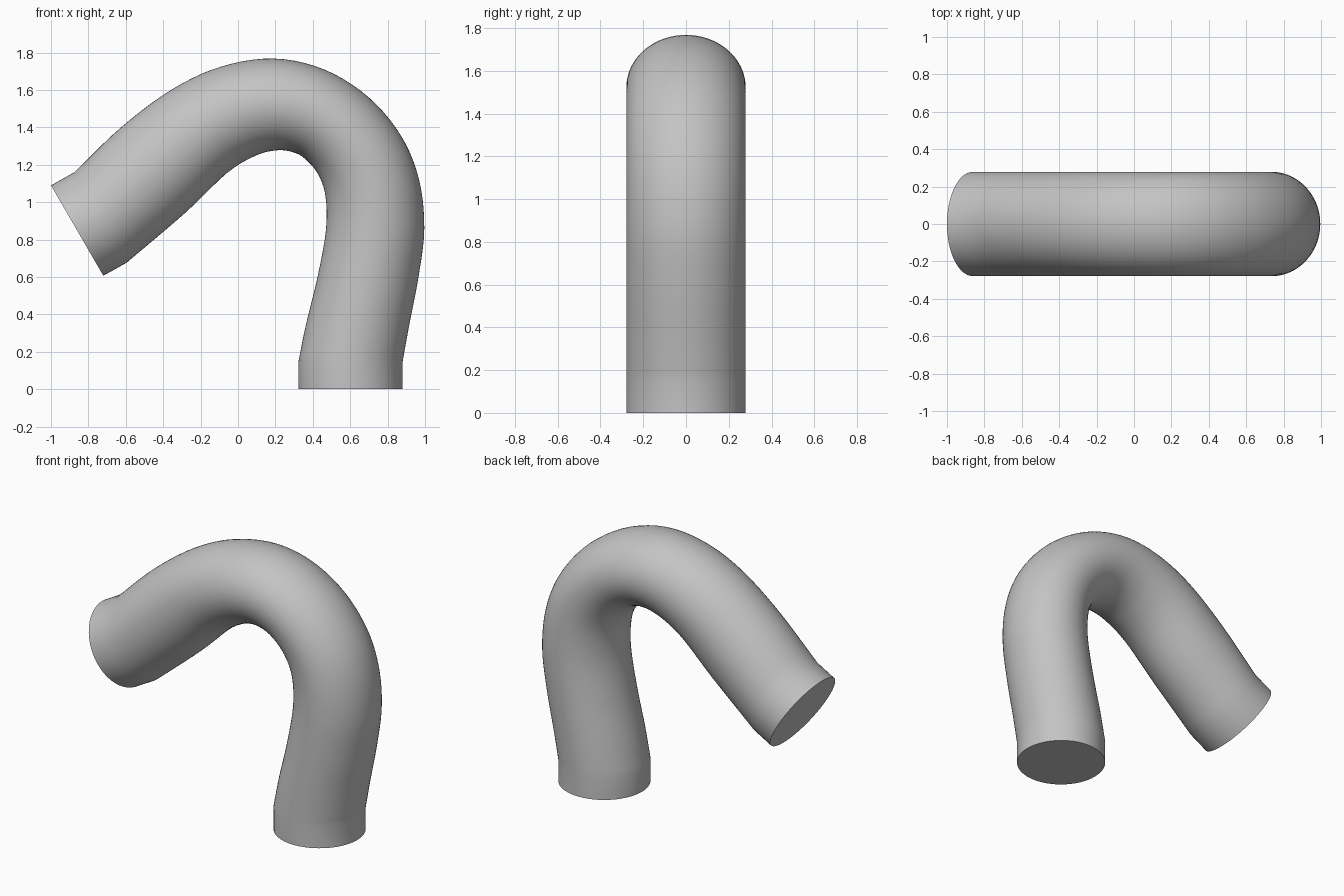
import bpy, bmesh, math
from mathutils import Vector

if "Cube" in bpy.data.objects:
    bpy.data.objects.remove(bpy.data.objects["Cube"])

SIDES, STEPS, DEPTH = 64, 5, 0.279

# Outer and inner edge of each bend section: (outer x, outer z, inner x, inner z)
BEND = [
    (0.88, 0.147, 0.323, 0.147),
    (0.915, 0.34, 0.362, 0.34),
    (0.965, 0.60, 0.425, 0.60),
    (0.996, 0.86, 0.470, 0.85),
    (0.968, 1.12, 0.468, 1.03),
    (0.875, 1.35, 0.428, 1.15),
    (0.70, 1.56, 0.355, 1.235),
    (0.46, 1.71, 0.285, 1.27),
    (0.19, 1.768, 0.20, 1.277),
    (-0.09, 1.725, 0.09, 1.247),
    (-0.35, 1.605, -0.06, 1.155),
    (-0.62, 1.405, -0.28, 0.945),
    (-0.875, 1.16, -0.596, 0.676),
]


def smooth_path(points, steps):
    """Catmull-Rom curve through the section rows."""
    pts = [Vector(p) for p in points]
    pts = [2 * pts[0] - pts[1]] + pts + [2 * pts[-1] - pts[-2]]
    out = []
    for a, b, c, d in zip(pts, pts[1:], pts[2:], pts[3:]):
        for i in range(steps):
            t = i / steps
            out.append(0.5 * (2 * b + (c - a) * t + (2 * a - 5 * b + 4 * c - d) * t**2
                              + (3 * b - a - 3 * c + d) * t**3))
    return out + [pts[-2]]


# Straight collars at both ends with the bend between them
sections = [Vector((0.88, 0, 0.323, 0))] + smooth_path(BEND, STEPS)
sections.append(Vector((-1.0, 1.09, -0.72, 0.607)))

# Loft elliptical rings through the sections
bm = bmesh.new()
rings = []
for ox, oz, ix, iz in sections:
    centre = Vector(((ox + ix) / 2, 0, (oz + iz) / 2))
    half = Vector(((ox - ix) / 2, 0, (oz - iz) / 2))
    side = Vector((0, DEPTH, 0))
    angles = [2 * math.pi * k / SIDES for k in range(SIDES)]
    rings.append([bm.verts.new(centre + half * math.cos(a) + side * math.sin(a)) for a in angles])
for r0, r1 in zip(rings, rings[1:]):
    for k in range(SIDES):
        n = (k + 1) % SIDES
        bm.faces.new((r0[k], r0[n], r1[n], r1[k]))

# Flat end caps
bm.faces.new(rings[0])
bm.faces.new(rings[-1])
bmesh.ops.recalc_face_normals(bm, faces=bm.faces)

mesh = bpy.data.meshes.new("bent_pipe")
bm.to_mesh(mesh)
bm.free()
pipe = bpy.data.objects.new("bent_pipe", mesh)
bpy.context.collection.objects.link(pipe)

grey = bpy.data.materials.new("plain grey")
grey.diffuse_color = (0.55, 0.55, 0.55, 1)
grey.use_nodes = True
grey.node_tree.nodes["Principled BSDF"].inputs["Base Color"].default_value = grey.diffuse_color
mesh.materials.append(grey)

bpy.context.view_layer.objects.active = pipe
pipe.select_set(True)
bpy.ops.object.shade_smooth_by_angle(angle=math.radians(35))
